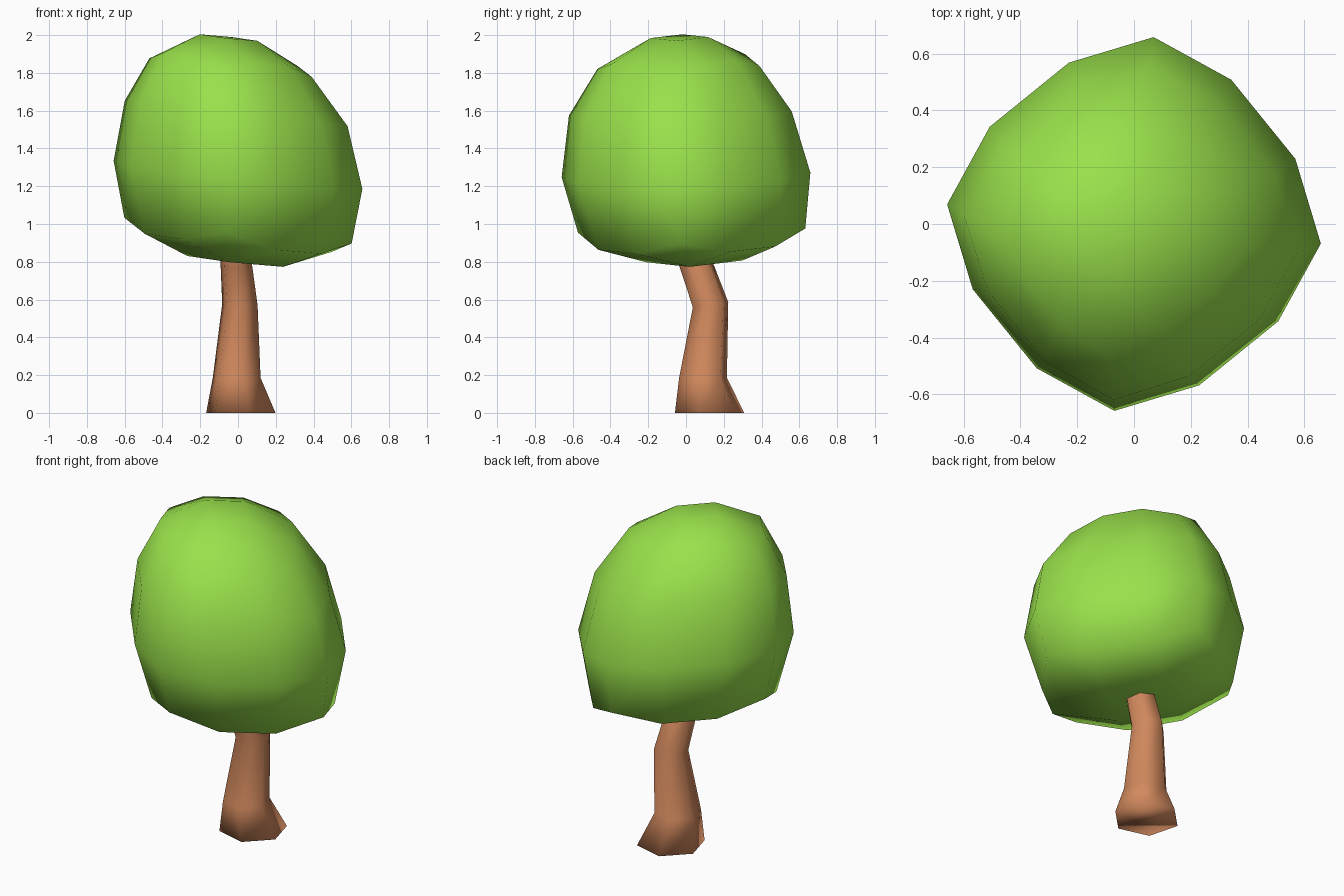
import bpy, bmesh
from math import cos, sin, radians

if "Cube" in bpy.data.objects:
    bpy.data.objects.remove(bpy.data.objects["Cube"])


def finish(name, bm, color):
    bmesh.ops.recalc_face_normals(bm, faces=bm.faces)
    mesh = bpy.data.meshes.new(name)
    bm.to_mesh(mesh)
    bm.free()
    for p in mesh.polygons:
        p.use_smooth = True
    mat = bpy.data.materials.new(name + "_color")
    mat.diffuse_color = color
    mat.use_nodes = True
    mat.node_tree.nodes["Principled BSDF"].inputs["Base Color"].default_value = mat.diffuse_color
    mesh.materials.append(mat)
    obj = bpy.data.objects.new(name, mesh)
    bpy.context.collection.objects.link(obj)
    return obj


def bridge(bm, a, b):
    n = len(a)
    for i in range(n):
        bm.faces.new((a[i], a[(i + 1) % n], b[(i + 1) % n], b[i]))


def ring(bm, center, polar, tilt):
    # polar: (angle in degrees, radius, height offset); tilt: slopes along x and y
    cx, cy, cz = center
    out = []
    for a, r, dz in polar:
        x, y = r * cos(radians(a)), r * sin(radians(a))
        out.append(bm.verts.new((cx + x, cy + y, cz + dz + tilt[0] * x + tilt[1] * y)))
    return out


# Crown: rounded cube, 3 x 3 quads per side, turned and tilted
TURN, TILT = -6, (-0.11, 0.03)


def crown_ring(bm, center, r, ratio, dz):
    polar = []
    for k in range(4):
        a = TURN + 90 * k
        polar += [(a, r, 0), (a + 28, r * ratio, dz), (a + 62, r * ratio, dz)]
    return ring(bm, center, polar, TILT)


def crown_cap(bm, outer, center, r):
    inner = ring(bm, center, [(TURN + 90 * k, r, 0) for k in range(4)], TILT)
    for j in range(4):
        c = 3 * j
        bm.faces.new((outer[c], outer[c + 1], inner[j], outer[c - 1]))
        bm.faces.new((outer[c + 1], outer[c + 2], inner[(j + 1) % 4], inner[j]))
    bm.faces.new(inner)


bm = bmesh.new()
levels = [((0, 0.03, 0.965), 0.605, 0.88, -0.065),
          ((0, 0, 1.26), 0.662, 0.926, -0.01),
          ((-0.01, -0.03, 1.585), 0.593, 0.92, 0.01),
          ((-0.04, -0.04, 1.828), 0.432, 0.88, 0.045)]
rings = [crown_ring(bm, *lv) for lv in levels]
for a, b in zip(rings, rings[1:]):
    bridge(bm, a, b)
crown_cap(bm, rings[-1], (-0.05, -0.035, 1.987), 0.153)
crown_cap(bm, rings[0], (-0.015, 0.045, 0.802), 0.255)
finish("crown", bm, (0.32, 0.75, 0.07, 1))

# Trunk: bent six-sided tube, flared at the foot
bm = bmesh.new()
sections = [((0.015, 0.125, 0), 0.19, 0),
            ((-0.007, 0.09, 0.185), 0.131, 0),
            ((0.01, 0.13, 0.573), 0.097, 0.14),
            ((-0.01, 0.048, 0.8), 0.086, 0.3),
            ((-0.02, 0.0, 0.92), 0.08, 0.3)]
rings = [ring(bm, c, [(45 + 60 * k, r, 0) for k in range(6)], (0, s)) for c, r, s in sections]
for a, b in zip(rings, rings[1:]):
    bridge(bm, a, b)
bm.faces.new(rings[0])
bm.faces.new(rings[-1])
finish("trunk", bm, (0.64, 0.25, 0.11, 1))
